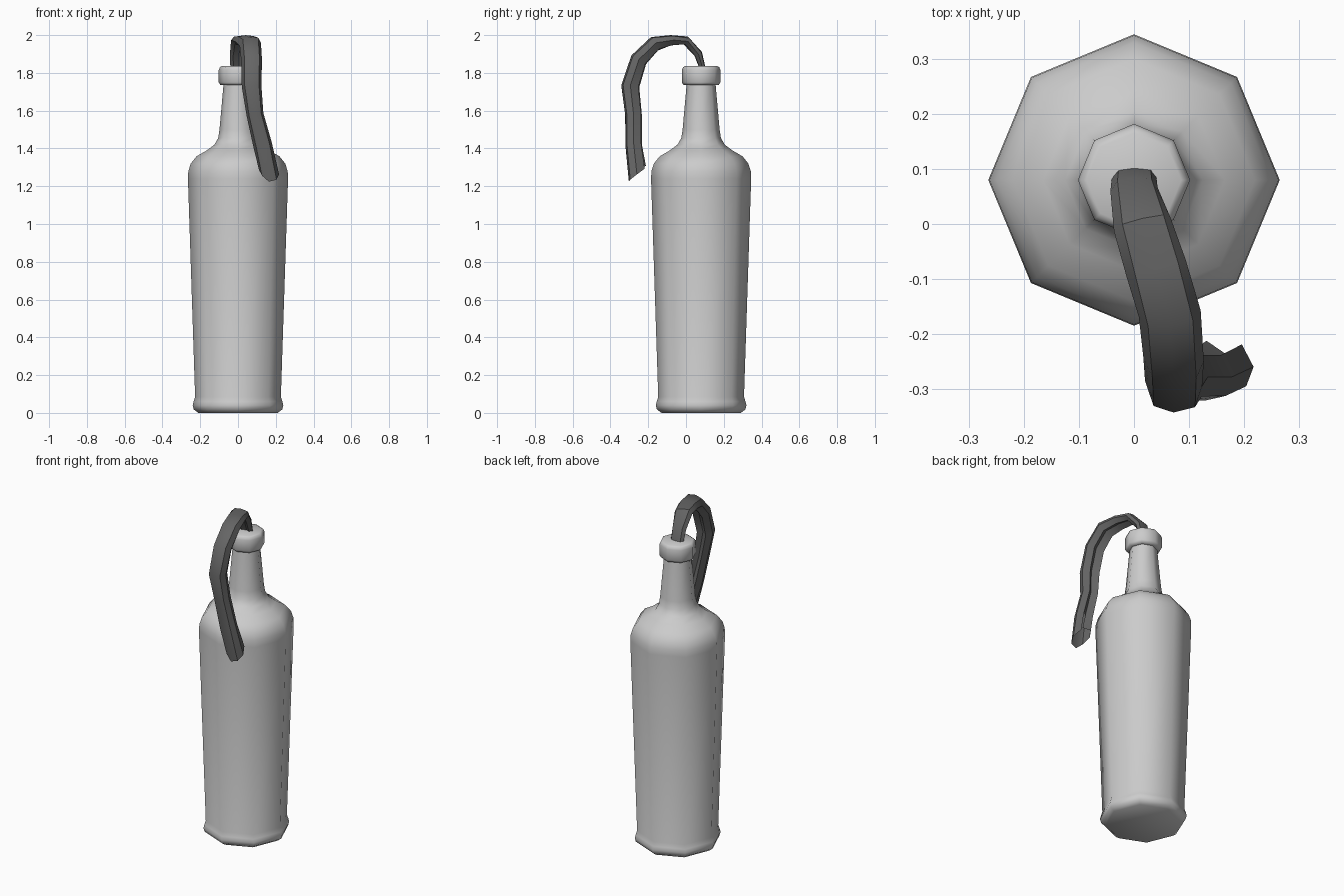
import bpy, math
from mathutils import Vector

if "Cube" in bpy.data.objects:
    bpy.data.objects.remove(bpy.data.objects["Cube"])

SIDES = 8


def make_object(name, verts, faces, angle):
    mesh = bpy.data.meshes.new(name)
    mesh.from_pydata(verts, [], faces)
    obj = bpy.data.objects.new(name, mesh)
    bpy.context.collection.objects.link(obj)
    bpy.ops.object.select_all(action='DESELECT')
    obj.select_set(True)
    bpy.context.view_layer.objects.active = obj
    bpy.ops.object.shade_smooth_by_angle(angle=math.radians(angle))
    return obj


def bridge(rings, n, skip=()):
    return [(r * n + i, r * n + (i + 1) % n, (r + 1) * n + (i + 1) % n, (r + 1) * n + i)
            for r in range(rings - 1) for i in range(n) if (r, i) not in skip]


# Bottle: eight-sided turned profile (radius, height)
profile = [(.21, 0), (.234, .018), (.24, .04), (.235, .06), (.227, .085),
           (.265, 1.24), (.263, 1.28), (.25, 1.32), (.22, 1.358), (.165, 1.39),
           (.125, 1.42), (.105, 1.455), (.098, 1.5), (.077, 1.735),
           (.094, 1.737), (.102, 1.75), (.102, 1.815), (.096, 1.83), (.086, 1.836)]
verts = [(r * math.cos(2 * math.pi * i / SIDES), .08 + r * math.sin(2 * math.pi * i / SIDES), z)
         for r, z in profile for i in range(SIDES)]
faces = bridge(len(profile), SIDES)
faces.append(tuple(reversed(range(SIDES))))
faces.append(tuple(range(len(verts) - SIDES, len(verts))))
make_object("bottle", verts, faces, 55)

# Rag: folded cross-section swept over the lip; (centre, half width, half thickness)
path = [((0, .092, 1.81), .04, .015), ((0, .065, 1.90), .043, .022),
        ((.015, .0, 1.972), .053, .023), ((.04, -.08, 1.972), .056, .028),
        ((.065, -.165, 1.955), .057, .04), ((.072, -.25, 1.87), .055, .045),
        ((.072, -.295, 1.73), .052, .048), ((.09, -.278, 1.58), .045, .044),
        ((.13, -.277, 1.42), .05, .044), ((.164, -.258, 1.28), .055, .045)]
section = [(-1, -.2), (-.7, .75), (0, 1), (.75, .8), (1, 0), (.6, -.9), (.1, -.45), (-.6, -1)]
ragged = [.02, -.01, -.05, -.05, -.03, .0, .04, .03]
centres = [Vector(p[0]) for p in path]
verts = []
for k, (c, w, t) in enumerate(path):
    c = Vector(c)
    tangent = (centres[min(k + 1, len(path) - 1)] - centres[max(k - 1, 0)]).normalized()
    side = Vector((1, 0, 0))
    side = (side - tangent * side.dot(tangent)).normalized()
    out = tangent.cross(side)
    for i, (u, v) in enumerate(section):
        p = c + side * u * w + out * v * t
        if k == len(path) - 1:
            p.z += ragged[i]
        p.z = min(p.z, 2.0)
        verts.append(p)
# The last stretch is left open along the fold
rag = make_object("rag", verts, bridge(len(path), len(section), {(len(path) - 2, 5)}), 40)
cloth = bpy.data.materials.new("dark_cloth")
cloth.diffuse_color = (.13, .13, .13, 1)
cloth.use_nodes = True
cloth.node_tree.nodes["Principled BSDF"].inputs["Base Color"].default_value = cloth.diffuse_color
rag.data.materials.append(cloth)
